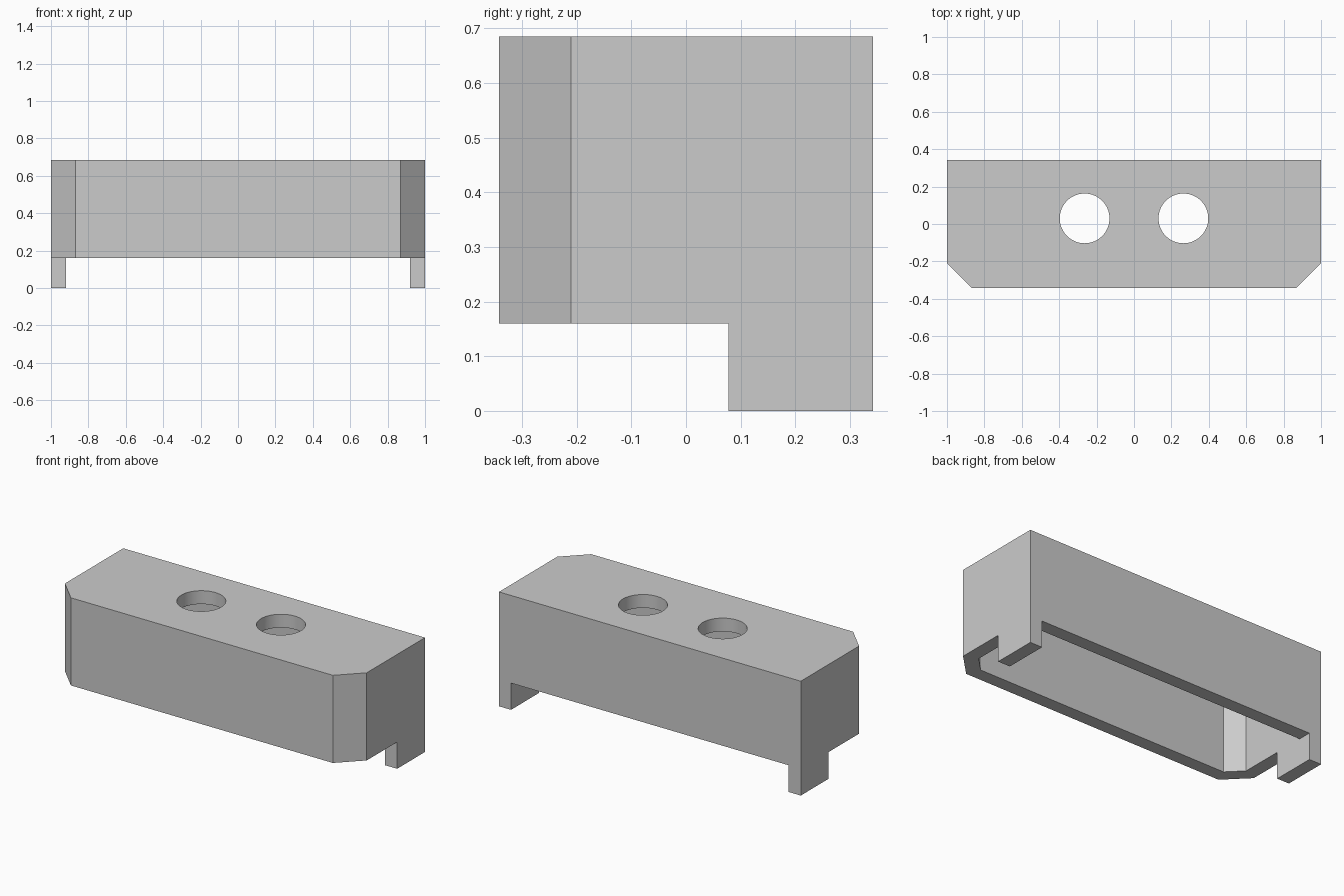
import bpy, bmesh, math

cube = bpy.data.objects.get("Cube")
if cube:
    bpy.data.objects.remove(cube, do_unlink=True)

HALF_W, HALF_D, HEIGHT = 1.0, 0.342, 0.685
WALL, RIM, CHAMFER, TAB_Y = 0.08, 0.16, 0.132, 0.078

grey = bpy.data.materials.new("plain grey")
grey.use_nodes = True
grey.diffuse_color = (0.6, 0.6, 0.6, 1)
grey.node_tree.nodes["Principled BSDF"].inputs["Base Color"].default_value = (0.6, 0.6, 0.6, 1)


def prism(name, points, z0, z1):
    """Extrude a plan outline from z0 up to z1."""
    bm = bmesh.new()
    base = bm.faces.new([bm.verts.new((x, y, z0)) for x, y in points])
    top = bmesh.ops.extrude_face_region(bm, geom=[base])["geom"]
    verts = [v for v in top if isinstance(v, bmesh.types.BMVert)]
    bmesh.ops.translate(bm, verts=verts, vec=(0, 0, z1 - z0))
    bmesh.ops.recalc_face_normals(bm, faces=bm.faces)
    mesh = bpy.data.meshes.new(name)
    bm.to_mesh(mesh)
    bm.free()
    mesh.materials.append(grey)
    obj = bpy.data.objects.new(name, mesh)
    bpy.context.collection.objects.link(obj)
    return obj


def outline(inset):
    """Plan of the cover with chamfered front corners, moved in by inset."""
    w, d = HALF_W - inset, HALF_D - inset
    c = CHAMFER - inset * (2 - math.sqrt(2))
    return [(-w, d), (-w, -d + c), (-w + c, -d), (w - c, -d), (w, -d + c), (w, d)]


def rectangle(x0, x1, y0, y1):
    return [(x0, y0), (x1, y0), (x1, y1), (x0, y1)]


def circle(cx, cy, r, n=64):
    return [(cx + r * math.cos(math.tau * i / n), cy + r * math.sin(math.tau * i / n))
            for i in range(n)]


def cut(target, cutter):
    cutter.hide_render = True
    mod = target.modifiers.new("cut", 'BOOLEAN')
    mod.operation, mod.solver, mod.object = 'DIFFERENCE', 'EXACT', cutter
    bpy.context.view_layer.objects.active = target
    bpy.ops.object.modifier_apply(modifier=mod.name)
    bpy.data.objects.remove(cutter, do_unlink=True)


# Hollow cover, open underneath
cover = prism("cover", outline(0), 0, HEIGHT)
cut(cover, prism("cavity", outline(WALL), -0.1, HEIGHT - WALL))

# Raise the rim, leaving a tab at each rear corner
cut(cover, prism("front_rim_cut", rectangle(-1.2, 1.2, -0.6, TAB_Y), -0.2, RIM))
inner = HALF_W - WALL
cut(cover, prism("rear_rim_cut", rectangle(-inner, inner, 0, 0.6), -0.2, RIM))

# Two round holes through the top
for side in (-1, 1):
    cut(cover, prism("hole", circle(side * 0.264, 0.03, 0.133), HEIGHT - 0.2, HEIGHT + 0.1))

# Smooth hole walls, sharp box edges
bpy.ops.object.select_all(action='DESELECT')
cover.select_set(True)
bpy.context.view_layer.objects.active = cover
bpy.ops.object.shade_smooth_by_angle(angle=math.radians(30))
